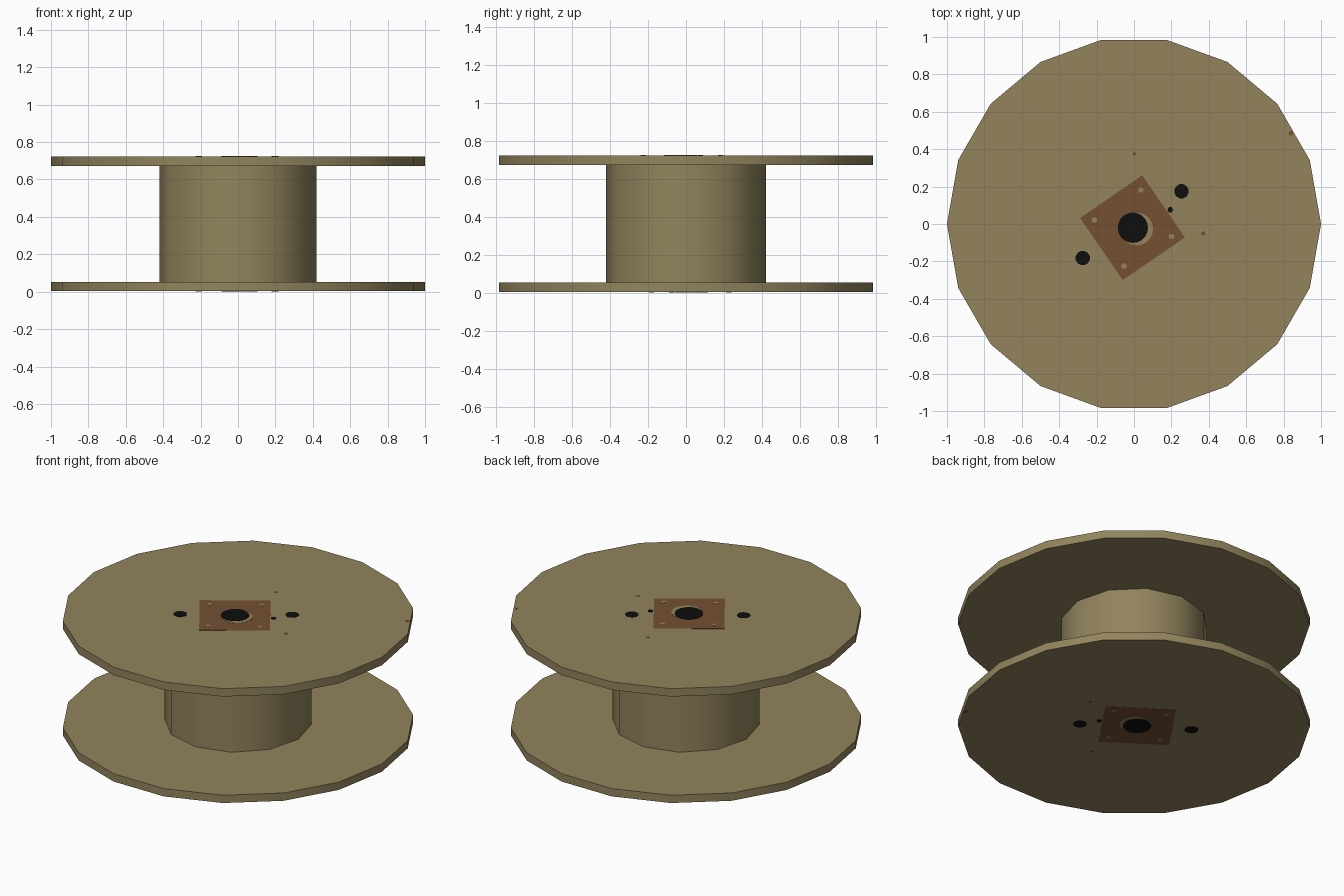
import bpy, bmesh, math
from mathutils import Matrix

if "Cube" in bpy.data.objects:
    bpy.data.objects.remove(bpy.data.objects["Cube"])


def material(name, rgb):
    m = bpy.data.materials.new(name)
    lin = [(c / 255 / 12.92) if c < 10.3 else ((c / 255 + 0.055) / 1.055) ** 2.4 for c in rgb]
    m.diffuse_color = (*lin, 1)
    m.use_nodes = True
    m.node_tree.nodes["Principled BSDF"].inputs["Base Color"].default_value = m.diffuse_color
    return m


WOOD = material("weathered_wood", (146, 132, 93))
RUST = material("rusty_plate", (117, 79, 50))
BLACK = material("dark_hole", (14, 14, 14))


def prism(name, mat, sides, radius, z0, z1, x=0, y=0, turn=0, smooth=False):
    """Upright prism with its first corner on +x, then turned (degrees)."""
    bm = bmesh.new()
    spot = Matrix.Translation((x, y, (z0 + z1) / 2)) @ Matrix.Rotation(math.radians(turn), 4, 'Z')
    bmesh.ops.create_cone(bm, cap_ends=True, segments=sides, radius1=radius,
                          radius2=radius, depth=z1 - z0)
    # make sure a corner lies on +x before placing
    first = max(bm.verts, key=lambda v: v.co.x)
    fix = -math.atan2(first.co.y, first.co.x)
    bmesh.ops.transform(bm, matrix=spot @ Matrix.Rotation(fix, 4, 'Z'), verts=bm.verts)
    me = bpy.data.meshes.new(name)
    bm.to_mesh(me)
    bm.free()
    me.materials.append(mat)
    ob = bpy.data.objects.new(name, me)
    bpy.context.collection.objects.link(ob)
    if smooth:
        bpy.ops.object.select_all(action='DESELECT')
        ob.select_set(True)
        bpy.context.view_layer.objects.active = ob
        bpy.ops.object.shade_smooth_by_angle(angle=math.radians(40))
    return ob


# Spool body: two flanges and the drum between them
HEIGHT, THICK = 0.726, 0.05
SKIN = 0.004
prism("bottom_flange", WOOD, 18, 1.0, SKIN, THICK + 0.003, smooth=True)
prism("top_flange", WOOD, 18, 1.0, HEIGHT - SKIN - THICK, HEIGHT - SKIN, smooth=True)
prism("drum", WOOD, 12, 0.42, THICK, HEIGHT - THICK, smooth=True)

# Painted hub details: name, material, sides, radius, x, y, turn, layer
details = [
    ("hub_plate", RUST, 4, 0.285, -0.008, -0.02, 79.5, 1),
    ("hub_wear_ring", WOOD, 16, 0.088, 0.015, -0.027, 0, 2),
    ("axle_hole", BLACK, 20, 0.081, -0.006, -0.02, 0, 3),
    ("bolt_hole_right", BLACK, 12, 0.039, 0.254, 0.175, 15, 1),
    ("bolt_hole_left", BLACK, 12, 0.039, -0.274, -0.182, 15, 1),
    ("pin_hole", BLACK, 6, 0.016, 0.194, 0.076, 0, 2),
    ("stain_right", RUST, 6, 0.012, 0.37, -0.05, 0, 1),
    ("stain_back", RUST, 6, 0.010, 0.002, 0.375, 0, 1),
    ("stain_rim", RUST, 6, 0.013, 0.838, 0.485, 0, 1),
]
for i, (x, y) in enumerate([(0.037, 0.182), (-0.212, 0.022), (-0.053, -0.225), (0.2, -0.066)]):
    details.append((f"plate_nail_{i + 1}", WOOD, 6, 0.016, x, y, 0, 2))

# The bottom flange is the top one flipped over, so its details mirror in y
for name, mat, sides, r, x, y, turn, layer in details:
    lift = SKIN * layer / 3
    top = HEIGHT - SKIN
    prism("top_" + name, mat, sides, r, top - 0.001, top + lift, x, y, turn)
    prism("bottom_" + name, mat, sides, r, SKIN - lift, SKIN + 0.001, x, -y, -turn)
